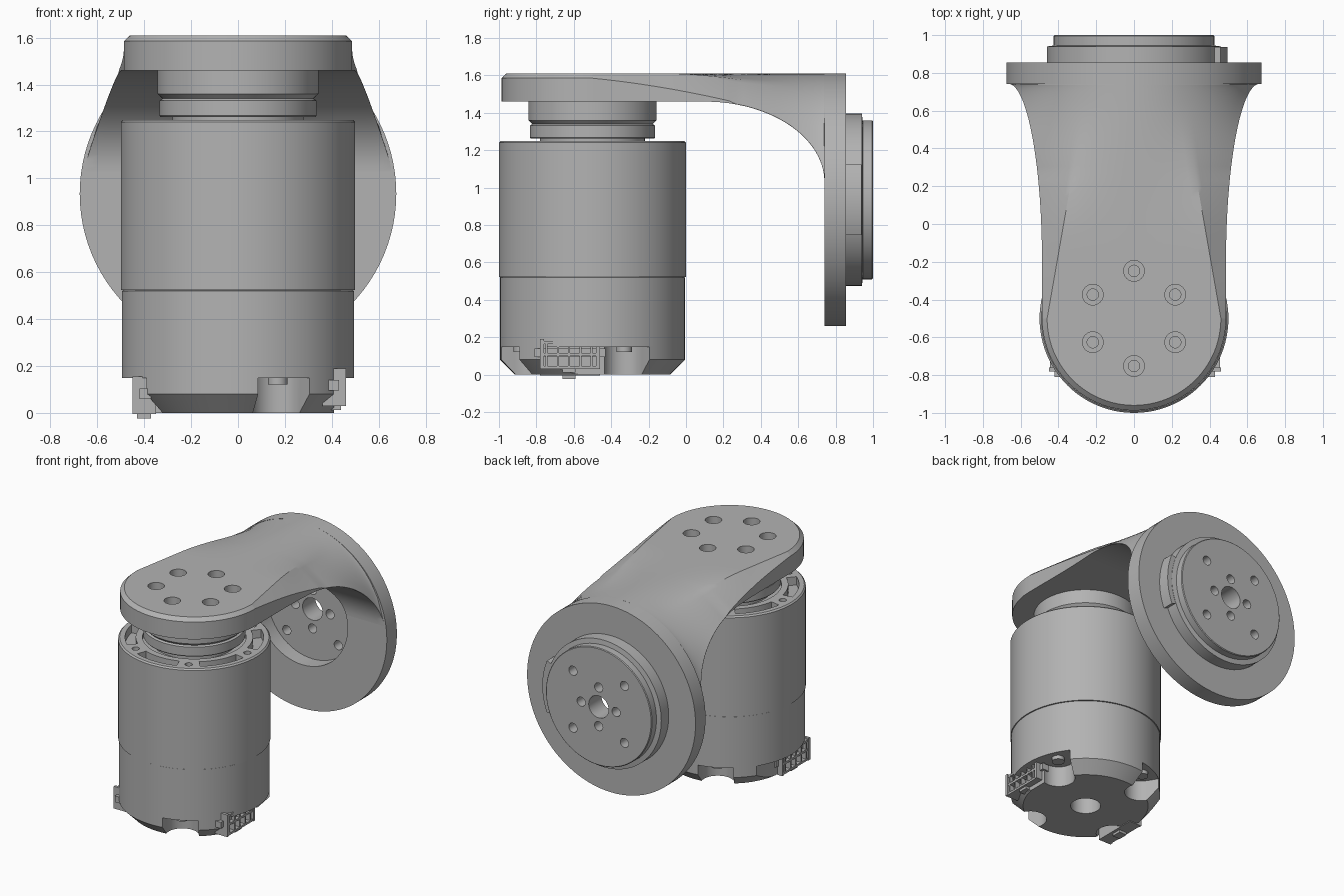
import bpy, bmesh
from math import sin, cos, pi, sqrt, radians
from mathutils import Matrix, Vector

if "Cube" in bpy.data.objects:
    bpy.data.objects.remove(bpy.data.objects["Cube"])

grey = bpy.data.materials.new("machined grey")
grey.use_nodes = True
grey.diffuse_color = (0.45, 0.45, 0.45, 1)
grey.node_tree.nodes["Principled BSDF"].inputs["Base Color"].default_value = (0.45, 0.45, 0.45, 1)

AXIS = Vector((0, -0.5, 0))          # motor axis
HUB_Z = 0.935                        # height of the output hub axis
TO_HUB = Matrix.Translation((0, 0, HUB_Z)) @ Matrix.Rotation(-pi / 2, 4, 'X')   # local z -> +y
TO_MOTOR = Matrix.Translation(AXIS)


def finish(name, bm, matrix=Matrix()):
    bm.transform(matrix)
    bmesh.ops.recalc_face_normals(bm, faces=bm.faces)
    mesh = bpy.data.meshes.new(name)
    bm.to_mesh(mesh)
    bm.free()
    mesh.materials.append(grey)
    obj = bpy.data.objects.new(name, mesh)
    bpy.context.collection.objects.link(obj)
    return obj


def activate(obj):
    bpy.ops.object.select_all(action='DESELECT')
    obj.select_set(True)
    bpy.context.view_layer.objects.active = obj


def smooth(obj):
    activate(obj)
    bpy.ops.object.shade_smooth_by_angle(angle=radians(28))


def add_lathe(bm, profile, n=96):
    """Closed solid turned about z from (radius, height) points; ends are capped."""
    rings = [[bm.verts.new((r * cos(2 * pi * i / n), r * sin(2 * pi * i / n), z))
              for i in range(n)] for r, z in profile]
    for a, b in zip(rings, rings[1:]):
        for i in range(n):
            j = (i + 1) % n
            bm.faces.new((a[i], a[j], b[j], b[i]))
    bm.faces.new(rings[0])
    bm.faces.new(rings[-1])


def lathe(name, profile, matrix=TO_MOTOR):
    bm = bmesh.new()
    add_lathe(bm, profile)
    return finish(name, bm, matrix)


def prism(bm, points, z0, z1):
    low = [bm.verts.new((x, y, z0)) for x, y in points]
    high = [bm.verts.new((x, y, z1)) for x, y in points]
    bm.faces.new(low)
    bm.faces.new(high)
    for i in range(len(low)):
        j = (i + 1) % len(low)
        bm.faces.new((low[i], low[j], high[j], high[i]))


def box(bm, x, y, z):
    prism(bm, [(x[0], y[0]), (x[1], y[0]), (x[1], y[1]), (x[0], y[1])], *z)


def circle(x, y, r, n=24):
    return [(x + r * cos(2 * pi * i / n), y + r * sin(2 * pi * i / n)) for i in range(n)]


def sector(r0, r1, a0, a1, n=16):
    angles = [a0 + (a1 - a0) * i / n for i in range(n + 1)]
    return ([(r1 * cos(a), r1 * sin(a)) for a in angles]
            + [(r0 * cos(a), r0 * sin(a)) for a in reversed(angles)])


def cut(obj, bm, matrix=Matrix()):
    """Subtract the solids in bm from obj and discard them."""
    cutter = finish("cutter", bm, matrix)
    cutter.hide_render = True
    mod = obj.modifiers.new("cut", 'BOOLEAN')
    mod.operation, mod.solver, mod.object = 'DIFFERENCE', 'EXACT', cutter
    activate(obj)
    bpy.ops.object.modifier_apply(modifier=mod.name)
    bpy.data.objects.remove(cutter)


# Motor housing: upper can with vent slots and screw holes in its top
can = lathe("motor_can", [(0.5, 0.523), (0.5, 1.24), (0.49, 1.25), (0.34, 1.25), (0.34, 1.22)])
slots = bmesh.new()
for k in range(6):
    a = k * pi / 3
    prism(slots, sector(0.385, 0.455, a + 0.17, a + pi / 3 - 0.17), 1.19, 1.3)
    prism(slots, circle(0.425 * cos(a), 0.425 * sin(a), 0.025, 16), 1.19, 1.3)
cut(can, slots, TO_MOTOR)
smooth(can)
smooth(lathe("motor_lower_case", [(0.495, 0.15), (0.495, 0.52), (0.488, 0.523)]))

# Base cap with chamfer, side flats, four screw pockets and a centre bore
base = lathe("base_cap", [(0.415, 0), (0.495, 0.08), (0.495, 0.15)])
pockets = bmesh.new()
screw_angles = [radians(-66 + 90 * k) for k in range(4)]
for a in screw_angles:
    c, s = cos(a), sin(a)
    outline = [(0.41 + 0.11 * cos(t), 0.11 * sin(t))
               for t in [pi / 2 + pi * i / 12 for i in range(13)]]
    outline += [(0.7, -0.15), (0.7, 0.15)]
    prism(pockets, [(x * c - y * s, x * s + y * c) for x, y in outline], -0.1, 0.149)
cut(base, pockets, TO_MOTOR)
flats = bmesh.new()
for side in (-1, 1):
    box(flats, sorted((side * 0.41, side * 0.7)), (-0.83, -0.2), (-0.1, 0.149))
prism(flats, [(x, y - 0.5) for x, y in circle(0, 0, 0.1, 32)], -0.1, 0.12)
cut(base, flats)
smooth(base)

screws = bmesh.new()
for a in screw_angles:
    prism(screws, circle(0.416 * cos(a), 0.416 * sin(a), 0.042), 0.122, 0.155)
smooth(finish("base_screws", screws, TO_MOTOR))

# Eight-pin connectors, one on each side
for side, name in ((1, "left_connector"), (-1, "right_connector")):
    bm = bmesh.new()
    box(bm, (0.36, 0.42), (-0.78, -0.46), (0.03, 0.19))
    for y in (-0.78, -0.48):
        box(bm, (0.42, 0.46), (y, y + 0.02), (0.03, 0.19))
    for i in range(5):
        y = -0.745 + i * 0.06
        box(bm, (0.42, 0.455), (y - 0.005, y + 0.005), (0.045, 0.165))
    for z in (0.03, 0.1, 0.165):
        box(bm, (0.42, 0.455), (-0.765, -0.475), (z, z + 0.015))
    box(bm, (0.38, 0.43), (-0.81, -0.43), (0.095, 0.14))
    box(bm, (0.38, 0.44), (-0.66, -0.59), (0.012, 0.03))
    fit = Matrix() if side > 0 else Matrix.Translation((0.01, 0, -0.035)) @ Matrix.Scale(-1, 4, (1, 0, 0))
    finish(name, bm, fit)

# Rotating neck between motor and bracket
smooth(lathe("output_neck", [(0.28, 1.2), (0.28, 1.262), (0.33, 1.262), (0.335, 1.268), (0.335, 1.332),
                             (0.322, 1.34), (0.343, 1.36), (0.343, 1.465)]))

# Bracket arm: rounded nose, lofted arm, round flange
TOP, UNDER = 1.61, 1.46
nose = bmesh.new()
add_lathe(nose, [(0.487, UNDER), (0.487, 1.585), (0.46, TOP)])
bmesh.ops.transform(nose, matrix=TO_MOTOR, verts=nose.verts)
cap = bmesh.ops.bisect_plane(nose, geom=nose.verts[:] + nose.edges[:] + nose.faces[:],
                             plane_co=AXIS, plane_no=(0, 1, 0), clear_outer=True)
bmesh.ops.holes_fill(nose, edges=[e for e in cap['geom_cut'] if isinstance(e, bmesh.types.BMEdge)])
nose = finish("bracket_nose", nose)


def arm_section(y):
    s = y + 0.5
    t = max(0, (y + 0.2) / 0.942)
    width = 0.487 + 0.178 * (1 - sqrt(max(0, 1 - t * t)))
    e = max(0, (y - 0.1) / 0.64)
    under = 1.03 + 0.43 * sqrt(max(0, 1 - e * e))
    edge = max(under + 0.002, 1.585 - 0.1 * s - 0.09 * s * s) if y < 0.25 else under + 0.002
    drop, flat = TOP - edge, 0.46 - 0.175 * s
    radius = (width ** 2 + drop ** 2) / (2 * drop)
    b = min(1, max(0, (y + 0.1) / 0.75))
    b = b * b * (3 - 2 * b)
    half = [flat * i / 8 for i in range(8)] + [flat + (width - flat) * i / 8 for i in range(9)]
    xs = [-x for x in reversed(half[1:])] + half

    def top(x):
        bevel = drop * max(0, (abs(x) - flat) / (width - flat))
        arc = radius - sqrt(radius ** 2 - x * x)
        return TOP - (1 - b) * bevel - b * arc
    return [(x, y, top(x)) for x in xs] + [(x, y, under) for x in reversed(xs)]


arm = bmesh.new()
stations = [-0.5 + 1.24 * sin(pi / 2 * i / 40) for i in range(41)]
rows = [[arm.verts.new(p) for p in arm_section(y)] for y in stations]
for a, b in zip(rows, rows[1:]):
    for i in range(len(a)):
        j = (i + 1) % len(a)
        arm.faces.new((a[i], a[j], b[j], b[i]))
arm.faces.new(rows[0])
arm.faces.new(rows[-1])
arm = finish("bracket_arm", arm)
flange = lathe("bracket_flange", [(0.675, 0.74), (0.675, 0.855)], TO_HUB)

# Six counterbored holes in the arm, and the round recess through the flange
for part in (nose, arm):
    for r, depth in ((0.055, 0.08), (0.03, 0.13)):
        holes = bmesh.new()
        for k in range(6):
            a = pi / 6 + k * pi / 3
            prism(holes, circle(0.252 * cos(a), 0.252 * sin(a), r), TOP - depth, TOP + 0.1)
        cut(part, holes, TO_MOTOR)
for part in (arm, flange):
    recess = bmesh.new()
    prism(recess, circle(0, 0, 0.36, 64), 0.4, 0.9)
    cut(part, recess, TO_HUB)
for part in (nose, arm, flange):
    smooth(part)

# Output hub with bolt holes and index tab
hub = lathe("output_hub", [(0.46, 0.853), (0.46, 0.94), (0.425, 0.945), (0.425, 0.995), (0.42, 1.0)], TO_HUB)
bolts = bmesh.new()
prism(bolts, circle(0, 0, 0.08, 32), 0.7, 1.1)
for k in range(4):
    a = k * pi / 2
    prism(bolts, circle(0.14 * cos(a), 0.14 * sin(a), 0.033), 0.7, 1.1)
    a += pi / 4
    prism(bolts, circle(0.292 * cos(a), 0.292 * sin(a), 0.033), 0.7, 1.1)
cut(hub, bolts, TO_HUB)
smooth(hub)
tab = bmesh.new()
prism(tab, sector(0.42, 0.495, -0.39, 0.39), 0.853, 0.938)
smooth(finish("index_tab", tab, TO_HUB))
